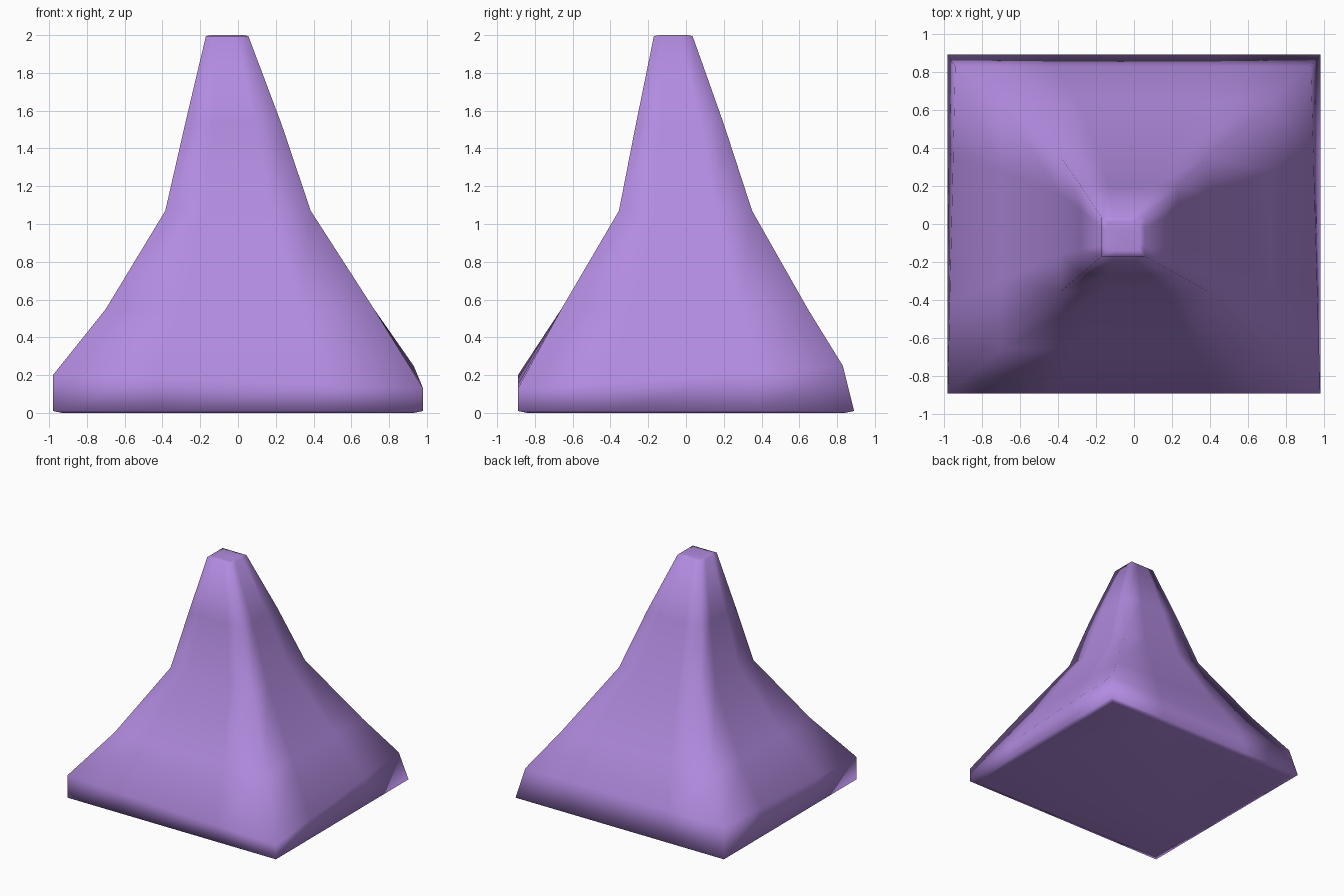
import bpy, bmesh
from mathutils import Vector

if "Cube" in bpy.data.objects:
    bpy.data.objects.remove(bpy.data.objects["Cube"])

# Corner rings, bottom to top: front-left, front-right, back-right, back-left
def rect(x0, x1, y0, y1, z):
    return [(x0, y0, z), (x1, y0, z), (x1, y1, z), (x0, y1, z)]

rings = [
    rect(-0.93, 0.93, -0.84, 0.84, 0.0),
    rect(-0.98, 0.98, -0.89, 0.89, 0.01),
    # uneven shoulder of the base
    [(-0.98, -0.89, 0.20), (0.98, -0.89, 0.13), (0.93, 0.83, 0.25), (-0.94, 0.83, 0.25)],
    rect(-0.70, 0.72, -0.66, 0.645, 0.55),
    rect(-0.385, 0.385, -0.355, 0.35, 1.07),
    rect(-0.28, 0.23, -0.265, 0.20, 1.53),
    rect(-0.17, 0.055, -0.17, 0.035, 1.995),
    rect(-0.14, 0.03, -0.14, 0.01, 2.0),
]
STOPS = (0.0, 0.28, 0.72)  # vertices along each side

# Cone body lofted through the rings
bm = bmesh.new()
loops = []
for ring in rings:
    loop = []
    for i in range(4):
        a, b = Vector(ring[i]), Vector(ring[(i + 1) % 4])
        loop += [bm.verts.new(a.lerp(b, t)) for t in STOPS]
    loops.append(loop)
for lo, hi in zip(loops, loops[1:]):
    n = len(lo)
    for i in range(n):
        j = (i + 1) % n
        bm.faces.new((lo[i], lo[j], hi[j], hi[i]))
bm.faces.new(loops[0][::-1])
bm.faces.new(loops[-1])
bmesh.ops.recalc_face_normals(bm, faces=bm.faces)
for f in bm.faces:
    f.smooth = True

mesh = bpy.data.meshes.new("square_cone")
bm.to_mesh(mesh)
bm.free()
cone = bpy.data.objects.new("square_cone", mesh)
bpy.context.collection.objects.link(cone)

# Purple surface
mat = bpy.data.materials.new("purple")
mat.diffuse_color = (0.45, 0.26, 0.75, 1.0)
mat.use_nodes = True
mat.node_tree.nodes["Principled BSDF"].inputs["Base Color"].default_value = mat.diffuse_color
mesh.materials.append(mat)
